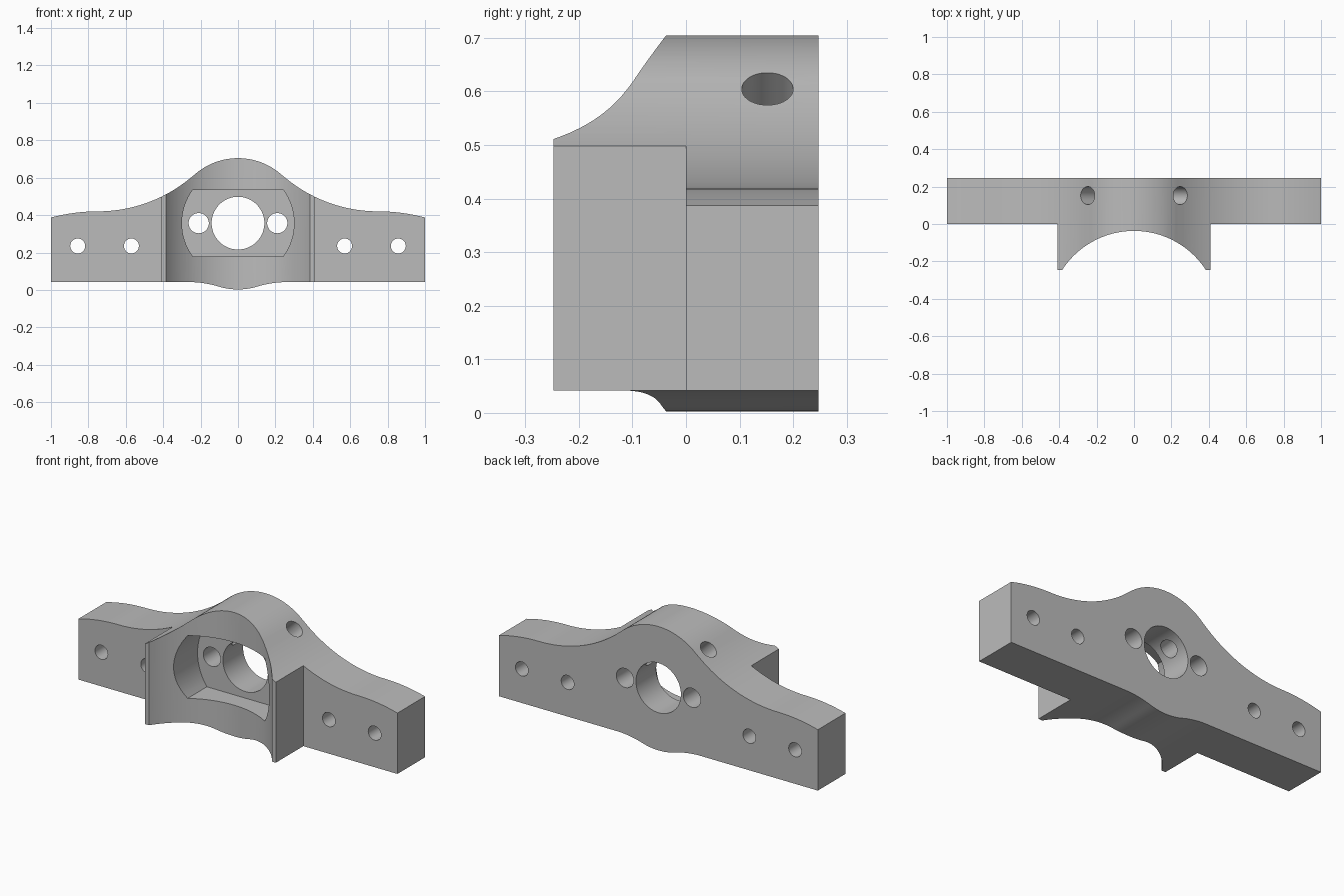
import bpy, bmesh
from math import sin, cos, pi, radians, atan2, sqrt
from mathutils import Matrix, Vector

cube = bpy.data.objects.get("Cube")
if cube:
    bpy.data.objects.remove(cube, do_unlink=True)

grey = bpy.data.materials.new("machined grey")
grey.use_nodes = True
colour = (0.5, 0.5, 0.5, 1)
grey.diffuse_color = colour
grey.node_tree.nodes["Principled BSDF"].inputs["Base Color"].default_value = colour

DEPTH = 0.247          # half depth of the whole bracket
HUB_Z, HUB_R = 0.3535, 0.351
HUB_X = 0.41           # half width of the hub block


def arc(cx, cz, r, start, end, steps):
    return [(cx + r * cos(start + (end - start) * i / steps),
             cz + r * sin(start + (end - start) * i / steps)) for i in range(steps + 1)]


def add_object(name, bm):
    bmesh.ops.recalc_face_normals(bm, faces=bm.faces)
    mesh = bpy.data.meshes.new(name)
    bm.to_mesh(mesh)
    bm.free()
    mesh.materials.append(grey)
    obj = bpy.data.objects.new(name, mesh)
    bpy.context.collection.objects.link(obj)
    return obj


def extrude_xz(name, outline, y0, y1):
    """Extrude an outline in the xz plane from y0 to y1."""
    bm = bmesh.new()
    face = bm.faces.new([bm.verts.new((x, y0, z)) for x, z in outline])
    new = bmesh.ops.extrude_face_region(bm, geom=[face])["geom"]
    bmesh.ops.translate(bm, vec=(0, y1 - y0, 0),
                        verts=[v for v in new if isinstance(v, bmesh.types.BMVert)])
    return add_object(name, bm)


def rod(name, centre, axis, radius, length, sides=48):
    bm = bmesh.new()
    turn = Vector(axis).to_track_quat('Z', 'Y').to_matrix().to_4x4()
    bmesh.ops.create_cone(bm, cap_ends=True, segments=sides, radius1=radius, radius2=radius,
                          depth=length, matrix=Matrix.Translation(centre) @ turn)
    return add_object(name, bm)


def box(name, lo, hi):
    return extrude_xz(name, [(lo[0], lo[2]), (hi[0], lo[2]), (hi[0], hi[2]), (lo[0], hi[2])],
                      lo[1], hi[1])


# Right half of the outline, top centre to bottom centre, from tangent arcs
saddle_x, saddle_z, saddle_r = 0.75, 1.197, 0.777
top_turn = atan2(saddle_z - HUB_Z, saddle_x)
tip_x, tip_r = 0.75, 0.964
tip_z = saddle_z - saddle_r - tip_r
base_z, fillet_r = 0.042, 0.55
fillet_z = base_z - fillet_r
fillet_x = sqrt((fillet_r + HUB_R) ** 2 - (HUB_Z - fillet_z) ** 2)
low_turn = atan2(fillet_z - HUB_Z, fillet_x)

half = arc(0, HUB_Z, HUB_R, pi / 2, top_turn, 14)
half += arc(saddle_x, saddle_z, saddle_r, top_turn - pi, -pi / 2, 24)[1:]
half += arc(tip_x, tip_z, tip_r, pi / 2, pi / 2 - 0.2624, 8)[1:-1]
half += [(1, 0.387), (1, base_z)]
half += arc(fillet_x, fillet_z, fillet_r, pi / 2, low_turn + pi, 10)
half += arc(0, HUB_Z, HUB_R, low_turn, -pi / 2, 8)[1:]
outline = half + [(-x, z) for x, z in reversed(half[1:-1])]
bracket = extrude_xz("mounting_bracket", outline, -DEPTH, DEPTH)

# Wing relief, vertical saddle and central bore
cutters = [
    rod("saddle_cutter", (0, -0.495, 0.4), (0, 0, 1), 0.458, 2, 144),
    rod("bore_cutter", (0, 0, 0.357), (0, 1, 0), 0.141, 1, 72),
]

# Pocket with flat top and bottom and rounded ends
corner = math_corner = atan2(0.178, sqrt(0.3 ** 2 - 0.178 ** 2))
pocket = arc(0, 0.357, 0.3, -corner, corner, 16) + arc(0, 0.357, 0.3, pi - corner, pi + corner, 16)
cutters.append(extrude_xz("pocket_cutter", pocket, -0.5, 0.066))

for side in (-1, 1):
    x0, x1 = sorted((side * HUB_X, side * 1.2))
    cutters.append(box("wing_relief_cutter", (x0, -0.5, -0.2), (x1, 0, 1)))
    # Through holes in the wings and beside the bore
    for x, z, r in ((0.57, 0.235, 0.04), (0.857, 0.235, 0.04), (0.21, 0.357, 0.054)):
        cutters.append(rod("through_hole_cutter", (side * x, 0, z), (0, 1, 0), r, 1))
    # Slanted screw holes from the shoulders into the bore
    slant = Vector((side * sin(radians(45)), 0, cos(radians(45))))
    centre = Vector((0, 0.152, 0.357)) + slant * 0.3
    cutters.append(rod("shoulder_hole_cutter", centre, slant, 0.048, 0.44))

bpy.ops.object.select_all(action='DESELECT')
bpy.context.view_layer.objects.active = bracket
bracket.select_set(True)
for cutter in cutters:
    mod = bracket.modifiers.new("cut", 'BOOLEAN')
    mod.operation, mod.solver, mod.object = 'DIFFERENCE', 'EXACT', cutter
    bpy.ops.object.modifier_apply(modifier=mod.name)
    bpy.data.objects.remove(cutter, do_unlink=True)

bpy.ops.object.shade_smooth_by_angle(angle=radians(25))
